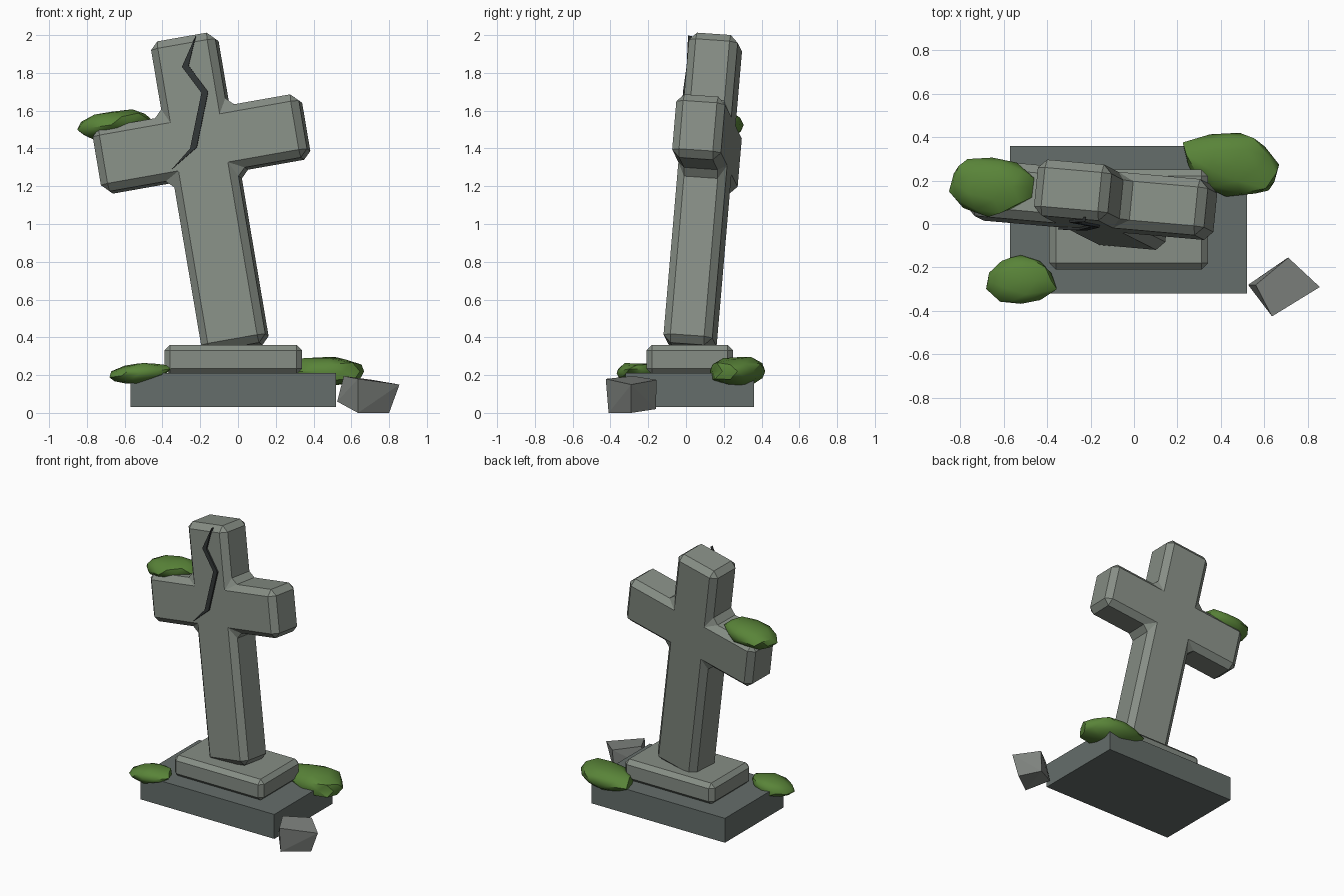
import bpy, bmesh, math, random
from mathutils import Vector, Matrix, Euler

if "Cube" in bpy.data.objects:
    bpy.data.objects.remove(bpy.data.objects["Cube"])

random.seed(4)


def material(name, rgb):
    m = bpy.data.materials.new(name)
    m.diffuse_color = (*rgb, 1)
    m.use_nodes = True
    m.node_tree.nodes["Principled BSDF"].inputs["Base Color"].default_value = m.diffuse_color
    return m


STONE = material("stone", (0.24, 0.27, 0.235))
DARK_STONE = material("dark_stone", (0.13, 0.155, 0.145))
ROCK = material("rock", (0.21, 0.225, 0.21))
CRACK = material("crack", (0.03, 0.035, 0.035))
MOSS = material("moss", (0.10, 0.23, 0.04))


def add(name, bm, mat, bevel=0):
    bmesh.ops.recalc_face_normals(bm, faces=bm.faces)
    me = bpy.data.meshes.new(name)
    bm.to_mesh(me)
    bm.free()
    me.materials.append(mat)
    ob = bpy.data.objects.new(name, me)
    bpy.context.collection.objects.link(ob)
    if bevel:
        b = ob.modifiers.new("bevel", "BEVEL")
        b.width, b.segments, b.limit_method = bevel, 1, "ANGLE"
    return ob


def box(name, lo, hi, mat, bevel=0):
    lo, hi = Vector(lo), Vector(hi)
    bm = bmesh.new()
    bmesh.ops.create_cube(bm, size=1, matrix=Matrix.Translation((lo + hi) / 2)
                          @ Matrix.Diagonal((*(hi - lo), 1)))
    return add(name, bm, mat, bevel)


def slab_from_outline(name, outline, y0, y1, mat, bevel=0):
    """Extrude an x-z outline from y0 to y1."""
    bm = bmesh.new()
    f = bm.faces.new([bm.verts.new((x, y0, z)) for x, z in outline])
    ext = bmesh.ops.extrude_face_region(bm, geom=[f])
    verts = [v for v in ext["geom"] if isinstance(v, bmesh.types.BMVert)]
    bmesh.ops.translate(bm, verts=verts, vec=(0, y1 - y0, 0))
    return add(name, bm, mat, bevel)


# Stepped base
box("base_slab", (-0.57, -0.32, 0.03), (0.52, 0.36, 0.21), DARK_STONE)
box("plinth", (-0.39, -0.21, 0.205), (0.34, 0.25, 0.36), STONE, 0.03)

# Leaning cross
W, A, D = 0.173, 0.556, 0.13
Z0, Z1, H = 0.93, 1.27, 1.67
half = [(W, 0), (W, Z0), (A, Z0), (A, Z1), (W, Z1), (W, H)]
outline = half + [(-x, z) for x, z in reversed(half)]
cross = slab_from_outline("cross", outline, -D, D, STONE, 0.04)

# Zigzag crack on the front of the cross
crack_line = [(0.078, 1.66), (-0.022, 1.51), (0.057, 1.355),
              (-0.052, 1.075), (-0.164, 0.985)]
shifted = [(x + 0.036, z) for x, z in crack_line[1:-1]]
crack = slab_from_outline("crack", crack_line + shifted[::-1], -D - 0.012, -D + 0.01, CRACK)

for ob in (cross, crack):
    ob.location = (-0.01, 0.018, 0.343)
    ob.rotation_euler = [math.radians(a) for a in (-4, -10, -5)]


# Moss clumps: flattened, jittered spheres
def moss(name, centre, radii, tilt=(0, 0, 0)):
    bm = bmesh.new()
    bmesh.ops.create_icosphere(bm, subdivisions=2, radius=1)
    for v in bm.verts:
        v.co *= random.uniform(0.88, 1.08)
        v.co = Vector(c * r for c, r in zip(v.co, radii))
    rot = Euler([math.radians(a) for a in tilt]).to_matrix()
    bmesh.ops.transform(bm, matrix=Matrix.Translation(centre) @ rot.to_4x4(), verts=bm.verts)
    ob = add(name, bm, MOSS)
    bpy.ops.object.select_all(action="DESELECT")
    ob.select_set(True)
    bpy.context.view_layer.objects.active = ob
    bpy.ops.object.shade_smooth_by_angle(angle=math.radians(35))


moss("moss_arm", (-0.66, 0.18, 1.525), (0.20, 0.14, 0.075), (0, -8, -4))
moss("moss_front", (-0.52, -0.26, 0.21), (0.165, 0.12, 0.055), (0, -8, 0))
moss("moss_back", (0.455, 0.275, 0.22), (0.24, 0.15, 0.085), (0, 0, -12))

# Broken stone chunk
bm = bmesh.new()
for p in [(.56, -.28, .195), (.71, -.155, .175), (.855, -.29, .15), (.635, -.425, .18),
          (.525, -.28, .06), (.70, -.16, .02), (.80, -.29, .0), (.635, -.41, .0)]:
    bm.verts.new(p)
bmesh.ops.convex_hull(bm, input=bm.verts)
add("stone_chunk", bm, ROCK)
